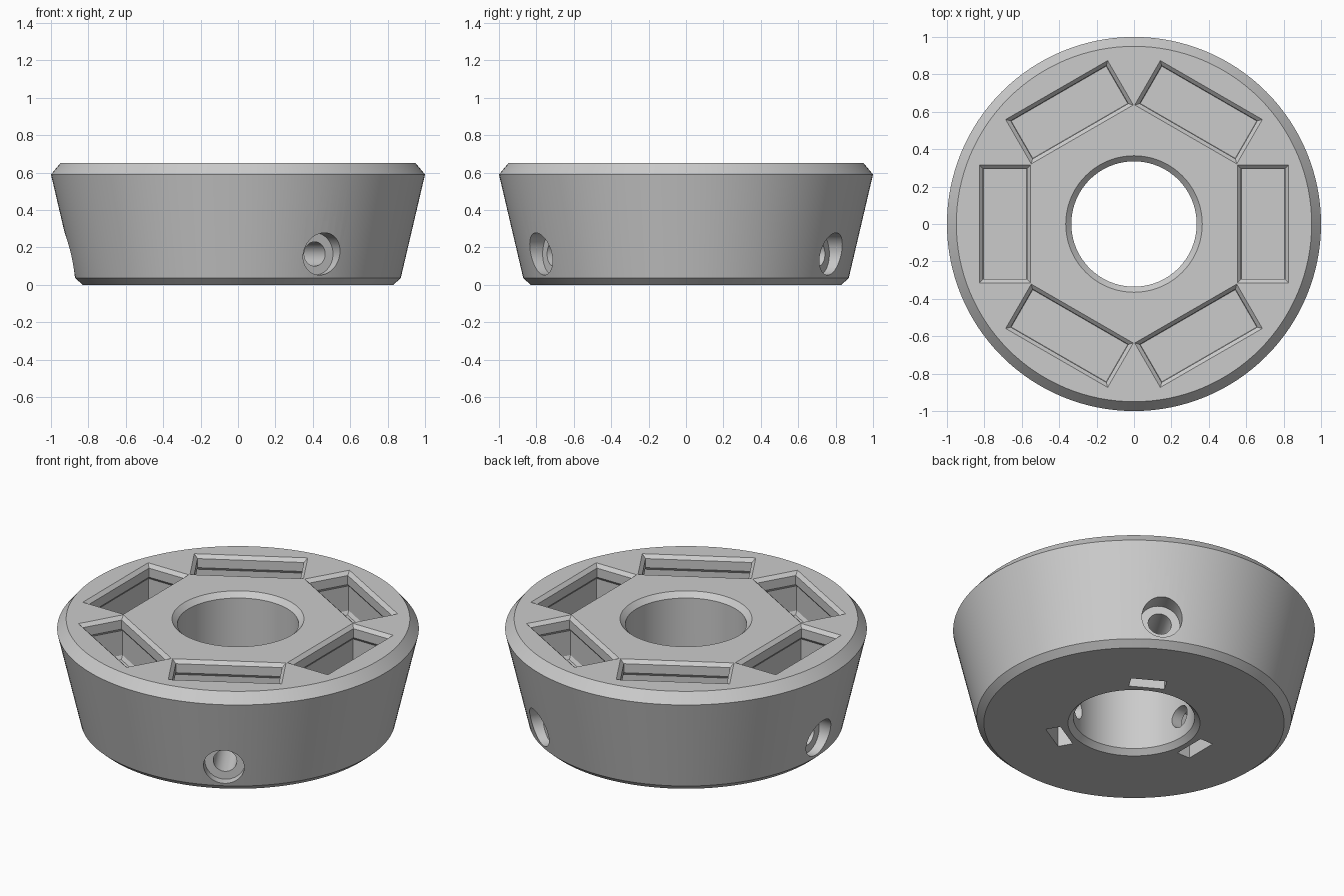
import bpy, bmesh
from math import cos, sin, tau, radians
from mathutils import Matrix, Vector

cube = bpy.data.objects.get("Cube")
if cube:
    bpy.data.objects.remove(cube, do_unlink=True)

grey = bpy.data.materials.new("plain grey")
grey.use_nodes = True
colour = (0.6, 0.6, 0.6, 1)
grey.diffuse_color = colour
grey.node_tree.nodes["Principled BSDF"].inputs["Base Color"].default_value = colour


def circle(r, z, n):
    return [Vector((r * cos(tau * i / n), r * sin(tau * i / n), z)) for i in range(n)]


def rect(x0, x1, half, z):
    return [Vector((x0, -half, z)), Vector((x1, -half, z)),
            Vector((x1, half, z)), Vector((x0, half, z))]


def loft(name, rings, closed=False, matrix=None):
    """Skin rings of equal length; close into a loop or cap both ends."""
    bm = bmesh.new()
    vs = [[bm.verts.new(p) for p in ring] for ring in rings]
    pairs = list(zip(vs, vs[1:]))
    if closed:
        pairs.append((vs[-1], vs[0]))
    else:
        bm.faces.new(vs[0])
        bm.faces.new(vs[-1])
    for a, b in pairs:
        for i in range(len(a)):
            j = (i + 1) % len(a)
            bm.faces.new((a[i], a[j], b[j], b[i]))
    if matrix:
        bm.transform(matrix)
    bmesh.ops.recalc_face_normals(bm, faces=bm.faces)
    me = bpy.data.meshes.new(name)
    bm.to_mesh(me)
    bm.free()
    me.materials.append(grey)
    ob = bpy.data.objects.new(name, me)
    bpy.context.collection.objects.link(ob)
    return ob


# Tapered round body with chamfered rims and a chamfered centre bore
profile = [(0.83, 0), (0.87, 0.035), (1.0, 0.59), (0.95, 0.65),
           (0.365, 0.65), (0.335, 0.62), (0.335, 0.03), (0.365, 0)]
body = loft("holder_body", [circle(r, z, 128) for r, z in profile], closed=True)

cutters = []

# Six rectangular pockets: chamfered mouth, narrow neck, slightly wider chamber
pocket = [(-0.02, 0.67), (0.02, 0.63), (0.02, 0.575), (0.009, 0.56),
          (0.009, 0.41), (0.022, 0.39)]
for k in range(6):
    rings = [rect(0.553 + d, 0.827 - d, 0.315 - d, z) for d, z in pocket]
    cutters.append(loft("pocket_cutter", rings,
                        matrix=Matrix.Rotation(radians(60 * k), 4, "Z")))

# Three radial screw holes with counterbores, each crossing a nut slot
screw = [(0.065, 0.2), (0.065, 0.82), (0.113, 0.82), (0.113, 1.1)]
for angle in (60, 180, 300):
    turn = Matrix.Rotation(radians(angle), 4, "Z")
    lay = Matrix.Translation((0, 0, 0.165)) @ Matrix.Rotation(radians(90), 4, "Y")
    cutters.append(loft("screw_cutter", [circle(r, z, 48) for r, z in screw],
                        matrix=turn @ lay))
    cutters.append(loft("nut_slot_cutter",
                        [rect(0.397, 0.483, 0.1, z) for z in (-0.05, 0.27)],
                        matrix=turn))

for c in cutters:
    c.hide_render = True
    mod = body.modifiers.new("cut", "BOOLEAN")
    mod.operation = "DIFFERENCE"
    mod.solver = "EXACT"
    mod.object = c

# Bake the cuts and remove the helpers
bpy.context.view_layer.update()
deps = bpy.context.evaluated_depsgraph_get()
baked = bpy.data.meshes.new_from_object(body.evaluated_get(deps))
body.modifiers.clear()
body.data = baked
for c in cutters:
    bpy.data.objects.remove(c, do_unlink=True)

bpy.ops.object.select_all(action="DESELECT")
body.select_set(True)
bpy.context.view_layer.objects.active = body
bpy.ops.object.shade_smooth_by_angle(angle=radians(20))
